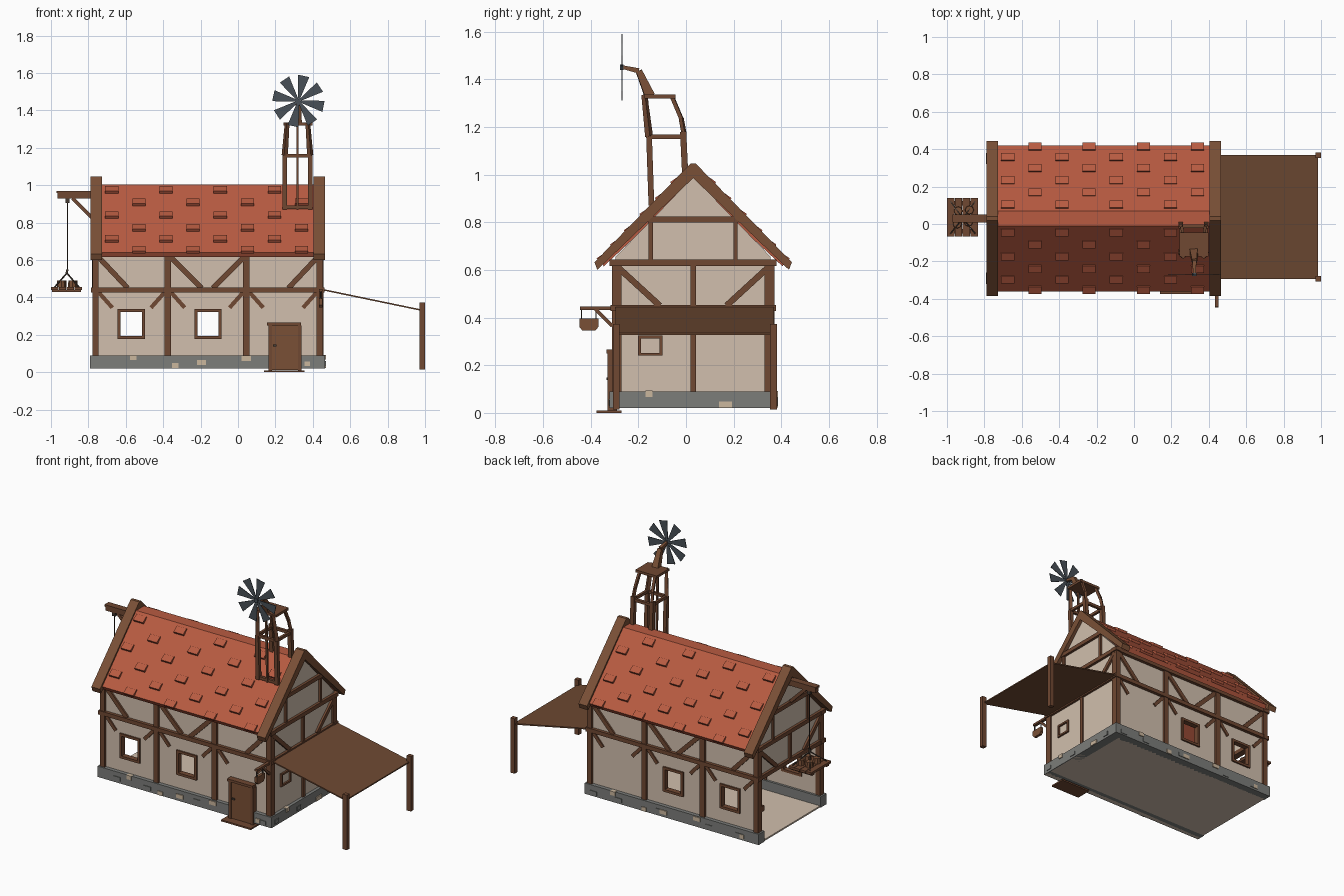
import bpy, bmesh, math, random
from mathutils import Vector, Matrix

if "Cube" in bpy.data.objects:
    bpy.data.objects.remove(bpy.data.objects["Cube"])

random.seed(4)


def srgb(r, g, b):
    f = lambda c: c / 12.92 if c <= 0.04045 else ((c + 0.055) / 1.055) ** 2.4
    return tuple(f(v / 255) for v in (r, g, b)) + (1,)


MATS = {}
for n, c in dict(plaster=(209, 191, 173), timber=(112, 72, 50), verge_wood=(122, 80, 54),
                 roof_tile=(184, 91, 65), stone=(124, 125, 122), pale_stone=(203, 183, 158),
                 blade_metal=(72, 80, 87), canopy_brown=(110, 73, 50), rope=(70, 60, 52)).items():
    MATS[n] = bpy.data.materials.new(n)
    MATS[n].diffuse_color = srgb(*c)

PARTS = {}


def part(name, mat):
    if name not in PARTS:
        PARTS[name] = (bmesh.new(), mat)
    return PARTS[name][0]


def box(bm, x0, x1, y0, y1, z0, z1):
    m = Matrix.Translation(((x0 + x1) / 2, (y0 + y1) / 2, (z0 + z1) / 2)) @ \
        Matrix.Diagonal((abs(x1 - x0), abs(y1 - y0), abs(z1 - z0), 1))
    bmesh.ops.create_cube(bm, size=1, matrix=m)


def beam(bm, p, q, w, w2=None):
    """Square bar from p to q, optionally tapering to w2."""
    p, q = Vector(p), Vector(q)
    d = q - p
    m = Matrix.Translation((p + q) / 2) @ d.to_track_quat('Z', 'Y').to_matrix().to_4x4()
    r = math.sqrt(0.5)
    bmesh.ops.create_cone(bm, cap_ends=True, segments=4, radius1=w * r,
                          radius2=(w2 or w) * r, depth=d.length,
                          matrix=m @ Matrix.Rotation(math.pi / 4, 4, 'Z'))


def prism(bm, prof, x0, x1):
    """Extrude a (y, z) profile along x."""
    f = bm.faces.new([bm.verts.new((x0, y, z)) for y, z in prof])
    g = bmesh.ops.extrude_face_region(bm, geom=[f])['geom']
    bmesh.ops.translate(bm, vec=(x1 - x0, 0, 0), verts=[v for v in g if isinstance(v, bmesh.types.BMVert)])


CY, CX = 0.03, -0.162
XL, XR = -0.765, 0.445
WINX = [(-0.635, -0.505), (-0.225, -0.095)]
wall, tim = part('walls', 'plaster'), part('timber_frame', 'timber')
frm = part('window_frames', 'timber')
base, pale = part('stone_base', 'stone'), part('pale_stones', 'pale_stone')

# Long walls, front (s=-1) and back (s=1)
for s in (-1, 1):
    Y = lambda d: CY + s * d
    y0, y1 = Y(0.305), Y(0.325)
    box(wall, XL, XR, y0, y1, 0.03, 0.185)
    box(wall, XL, XR, y0, y1, 0.33, 0.65)
    for a, b in ((XL, WINX[0][0]), (WINX[0][1], WINX[1][0]), (WINX[1][1], XR)):
        box(wall, a, b, y0, y1, 0.185, 0.33)
    for a, b in WINX:
        for e in (a, b):
            box(frm, e - .008, e + .008, Y(.30), Y(.335), 0.178, 0.338)
        for z in (0.185, 0.33):
            box(frm, a, b, Y(.30), Y(.335), z - .008, z + .008)
    posts = [-0.762, -0.375, 0.045, 0.438]
    for x in posts:
        box(tim, x - .017, x + .017, Y(.30), Y(.341), 0.09, 0.63)
    for z in (0.44, 0.63):
        box(tim, -0.787, 0.463, Y(.30), Y(.346), z - .013, z + .013)
    yb = Y(.322)
    for xa, xb in ((-.75, -.59), (-.365, -.195), (.035, -.135), (.43, .27)):
        beam(tim, (xa, yb, .62), (xb, yb, .45), .028)
    for i, x in enumerate(posts):
        for t in (-1, 1):
            if 0 <= i + t <= 3:
                beam(tim, (x + t * .01, yb, .435), (x + t * .09, yb, .345), .022)
    box(base, -0.79, 0.465, Y(.29), Y(.35), 0.02, 0.09)

# Gable ends (t=-1 left, t=1 right)
for t in (-1, 1):
    X = lambda d: CX + t * d
    prism(wall, [(CY - .325, .44), (CY + .325, .44), (CY + .325, .655), (CY, .99), (CY - .325, .655)],
          X(.585), X(.605))
    for z, h in ((.44, .347), (.63, .35), (.812, .19)):
        box(tim, X(.58), X(.622), CY - h, CY + h, z - .013, z + .013)
    box(tim, X(.585), X(.617), CY - .012, CY + .012, .44, .63)
    for s in (-1, 1):
        yy = CY + s * .178
        box(tim, X(.585), X(.617), yy - .009, yy + .009, .63, .815)
        beam(tim, (X(.605), CY + s * .32, .615), (X(.605), CY + s * .14, .45), .026)
    # Sloping verge boards
    prism(part('verge_boards', 'verge_wood'),
          [(CY - .414, .632), (CY - .01, 1.047), (CY + .01, 1.047), (CY + .414, .632),
           (CY + .402, .6), (CY, .985), (CY - .402, .6)], X(.565), X(.627))
# Right lower wall, the left end stays open
box(wall, .425, XR, CY - .325, CY + .325, .03, .44)
box(tim, .425, .456, CY - .012, CY + .012, .09, .44)
box(base, .405, .465, CY - .35, CY + .35, .02, .09)
for y in (-.195, -.105):
    box(frm, .44, .457, y - .006, y + .006, .24, .325)
for z in (.246, .319):
    box(frm, .44, .457, -.2, -.1, z - .006, z + .006)
box(part('floor', 'plaster'), -.785, .46, CY - .345, CY + .345, .02, .03)

# Raised stones in the base
for x, z, w in ((-.56, .078, .035), (-.335, .035, .035), (-.195, .052, .05), (.045, .073, .05), (.37, .045, .03)):
    box(pale, x - w / 2, x + w / 2, -.326, -.3, z - .013, z + .013)
    box(pale, -.3 - x - w / 2, -.3 - x + w / 2, .36, .386, z - .013, z + .013)
for y, z, w in ((-.155, .08, .03), (.165, .035, .055)):
    box(pale, .44, .471, y - w / 2, y + w / 2, z - .013, z + .013)
for x in (-.65, -.43, -.07, .22, .4):
    z = random.uniform(.04, .07)
    for y in (-.324, .384):
        box(base, x - .025, x + .025, y - .02 * (y > 0), y + .02 * (y < 0), z - .013, z + .013)
for y in (-.27, -.04, .28):
    box(base, .44, .47, y - .02, y + .02, .035, .06)

# Roof and scattered raised tiles
roof = part('roof', 'roof_tile')
prism(roof, [(CY - .39, .64), (CY - .04, 1.003), (CY + .04, 1.003), (CY + .39, .64),
             (CY + .375, .615), (CY, .965), (CY - .375, .615)], -.74, .42)
tiles = part('raised_tiles', 'roof_tile')
ang = math.atan(1.037)
for r, z in enumerate((.972, .905, .838, .77, .71, .652)):
    for k in range(4):
        x = (-.675 if r % 2 == 0 else -.53) + .29 * k
        for s in (-1, 1):
            d = .04 + (1.003 - z) / 1.037
            m = Matrix.Translation((x, CY + s * (d + .003), z + .003)) @ \
                Matrix.Rotation(-s * (ang - .2), 4, 'X') @ Matrix.Diagonal((.07, .046, .016, 1))
            bmesh.ops.create_cube(tiles, size=1, matrix=m)

# Door, lintel, step, handle
door = part('door', 'verge_wood')
box(door, .18, .322, -.325, -.29, .012, .25)
dfr = part('door_frame', 'timber')
for x in (.172, .33):
    box(dfr, x - .009, x + .009, -.329, -.29, .01, .25)
box(dfr, .155, .338, -.334, -.29, .25, .266)
box(part('door_step', 'timber'), .14, .355, -.375, -.27, 0, .01)
box(part('door_handle', 'rope'), .187, .207, -.334, -.32, .138, .148)

# Side canopy on two posts
prism_c = part('canopy', 'canopy_brown')
for v in [((.455, .445), (.985, .335))]:
    vs = [prism_c.verts.new((x, -.295, z + o)) for o, pts in ((0, v), (-.008, v[::-1])) for x, z in pts]
    f = prism_c.faces.new(vs)
    g = bmesh.ops.extrude_face_region(prism_c, geom=[f])['geom']
    bmesh.ops.translate(prism_c, vec=(0, .665, 0), verts=[q for q in g if isinstance(q, bmesh.types.BMVert)])
for y in (-.293, .367):
    box(part('canopy_posts', 'timber'), .97, 1.0, y - .014, y + .014, .015, .373)

# Hanging sign at the front right corner
sg = part('sign_bracket', 'timber')
box(sg, .432, .452, -.445, -.3, .432, .446)
beam(sg, (.442, -.38, .435), (.442, -.31, .365), .014)
prism(part('sign_board', 'verge_wood'), [(-.447, .395), (-.447, .36), (-.435, .346), (-.38, .346),
                                         (-.368, .36), (-.368, .395)], .433, .451)
for y in (-.438, -.377):
    beam(part('sign_cords', 'rope'), (.442, y, .44), (.442, y, .39), .005)

# Crane, rope and loaded platform on the left gable
cr = part('crane_beam', 'timber')
box(cr, -.965, -.76, CY - .016, CY + .016, .93, .957)
box(cr, -.97, -.77, CY - .022, CY + .022, .957, .97)
beam(cr, (-.885, CY, .93), (-.765, CY, .81), .02)
rp = part('crane_rope', 'rope')
box(rp, -.922, -.9, CY - .01, CY + .01, .905, .93)
beam(rp, (-.911, CY, .91), (-.911, CY, .55), .005)
beam(rp, (-.911, CY, .55), (-.918, CY, .525), .012)
for x in (-.98, -.85):
    for y in (-.05, .12):
        beam(rp, (-.915, CY, .53), (x, y, .455), .006)
lift = part('lift_platform', 'timber')
for i in range(4):
    box(lift, -1 + i * .042, -1 + i * .042 + .039, -.068, .138, .44, .455)
for y in (-.04, .11):
    box(lift, -.995, -.84, y - .012, y + .012, .428, .44)
load = part('cargo_barrels', 'verge_wood')
for x, y in ((-.945, 0), (-.885, .01), (-.94, .07), (-.88, .075)):
    bmesh.ops.create_cone(load, cap_ends=True, segments=8, radius1=.024, radius2=.022, depth=.035,
                          matrix=Matrix.Translation((x, y, .4725)))

# Small fittings inside: shelves and a bracket by the open end
sh = part('inner_shelves', 'timber')
for z in (.12, .2, .28):
    box(sh, .05, .25, -.275, -.23, z, z + .012)
box(sh, -.775, -.74, .3, .335, .21, .245)

# Wind pump tower on the roof
tw = part('tower_frame', 'timber')
for t in (-1, 1):
    X = lambda d: .318 + t * d
    beam(tw, (X(.068), -.145, .87), (X(.068), -.155, 1.16), .024)
    beam(tw, (X(.068), -.155, 1.16), (X(.055), -.175, 1.335), .024, .018)
    beam(tw, (X(.068), -.002, .97), (X(.068), -.012, 1.18), .026)
    beam(tw, (X(.068), -.008, 1.17), (X(.062), -.02, 1.235), .016)
    beam(tw, (X(.062), -.02, 1.235), (X(.055), -.06, 1.33), .016)
    box(tw, X(.06), X(.076), -.16, -.005, 1.15, 1.168)
for y, z in ((-.155, 1.158), (-.012, 1.158), (-.145, .882)):
    box(tw, .245, .391, y - .009, y + .009, z - .009, z + .009)
beam(tw, (.318, -.15, .87), (.318, -.165, 1.33), .012)
box(part('tower_platform', 'timber'), .243, .397, -.175, -.045, 1.32, 1.336)
nk = part('wind_wheel_neck', 'verge_wood')
beam(nk, (.32, -.152, 1.33), (.323, -.198, 1.435), .042, .026)
beam(nk, (.323, -.198, 1.435), (.323, -.272, 1.452), .022, .014)
box(part('wheel_hub', 'blade_metal'), .311, .335, -.277, -.262, 1.438, 1.462)

# Eight flat wedge blades
bl = part('wind_wheel_blades', 'blade_metal')
for k in range(8):
    m = Matrix.Translation((.323, -.27, 1.45)) @ Matrix.Rotation(math.radians(12 + 45 * k), 4, 'Y')
    outer = ((-.006, .012), (.006, .012), (.03, .137), (-.03, .137))
    f = bl.faces.new([bl.verts.new(m @ Vector((x, 0, z))) for x, z in outer])
    g = bmesh.ops.extrude_face_region(bl, geom=[f])['geom']
    bmesh.ops.translate(bl, vec=(0, .004, 0), verts=[v for v in g if isinstance(v, bmesh.types.BMVert)])

# Turn every part into an object
for name, (bm, mat) in PARTS.items():
    bmesh.ops.recalc_face_normals(bm, faces=bm.faces)
    me = bpy.data.meshes.new(name)
    bm.to_mesh(me)
    bm.free()
    me.materials.append(MATS[mat])
    bpy.context.collection.objects.link(bpy.data.objects.new(name, me))

for m in bpy.data.materials:
    if m.users and not m.is_grease_pencil:
        m.use_nodes = True
        m.node_tree.nodes["Principled BSDF"].inputs["Base Color"].default_value = m.diffuse_color
